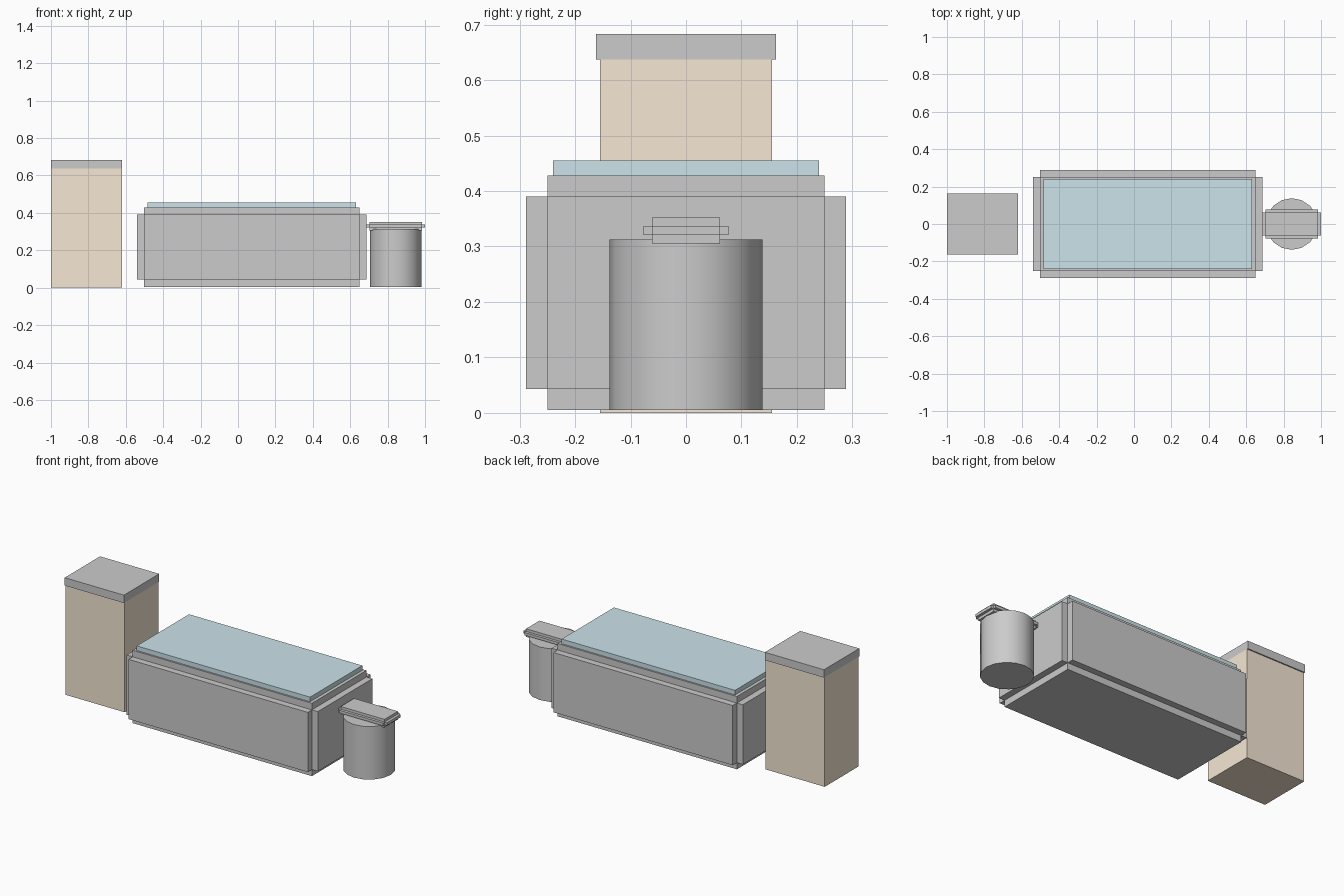
import bpy, bmesh, math
from mathutils import Matrix, Vector

if "Cube" in bpy.data.objects:
    bpy.data.objects.remove(bpy.data.objects["Cube"])


def material(name, rgb):
    mat = bpy.data.materials.new(name)
    mat.diffuse_color = (*rgb, 1.0)
    mat.use_nodes = True
    mat.node_tree.nodes["Principled BSDF"].inputs["Base Color"].default_value = mat.diffuse_color
    return mat


def add_box(bm, lo, hi):
    lo, hi = Vector(lo), Vector(hi)
    bmesh.ops.create_cube(bm, size=1.0, matrix=Matrix.Translation((lo + hi) / 2)
                          @ Matrix.Diagonal((*(hi - lo), 1.0)))


def finish(bm, name, mat=None):
    mesh = bpy.data.meshes.new(name)
    bm.to_mesh(mesh)
    bm.free()
    obj = bpy.data.objects.new(name, mesh)
    bpy.context.collection.objects.link(obj)
    if mat:
        mesh.materials.append(mat)
    return obj


def box(name, lo, hi, mat=None):
    bm = bmesh.new()
    add_box(bm, lo, hi)
    return finish(bm, name, mat)


def stepped_box(name, lo, hi, inset):
    """Box with notched edges: three slabs, each full size along one axis."""
    bm = bmesh.new()
    for axis in range(3):
        a = [v + (0 if i == axis else inset) for i, v in enumerate(lo)]
        b = [v - (0 if i == axis else inset) for i, v in enumerate(hi)]
        add_box(bm, a, b)
    return finish(bm, name)


wood = material("wood", (0.92, 0.80, 0.66))
blue = material("blue", (0.60, 0.77, 0.82))

# Tall cabinet with its worktop
box("cabinet_body", (-1.0, -0.155, 0.0), (-0.62, 0.155, 0.637), wood)
box("cabinet_top", (-1.0, -0.162, 0.637), (-0.62, 0.162, 0.683))

# Long chest with notched edges and a pad on top
stepped_box("chest", (-0.54, -0.288, 0.005), (0.688, 0.288, 0.428), 0.038)
box("chest_pad", (-0.483, -0.24, 0.428), (0.631, 0.24, 0.455), blue)

# Round bin
bm = bmesh.new()
bmesh.ops.create_cone(bm, cap_ends=True, segments=16, radius1=0.138, radius2=0.138,
                      depth=0.308, matrix=Matrix.Translation((0.843, 0, 0.159)))
bin_body = finish(bm, "bin_body")
bpy.context.view_layer.objects.active = bin_body
bin_body.select_set(True)
bpy.ops.object.shade_smooth_by_angle(angle=math.radians(30))

# Bar-shaped lid with notched edges
stepped_box("bin_lid", (0.688, -0.077, 0.305), (1.0, 0.077, 0.352), 0.0155)
